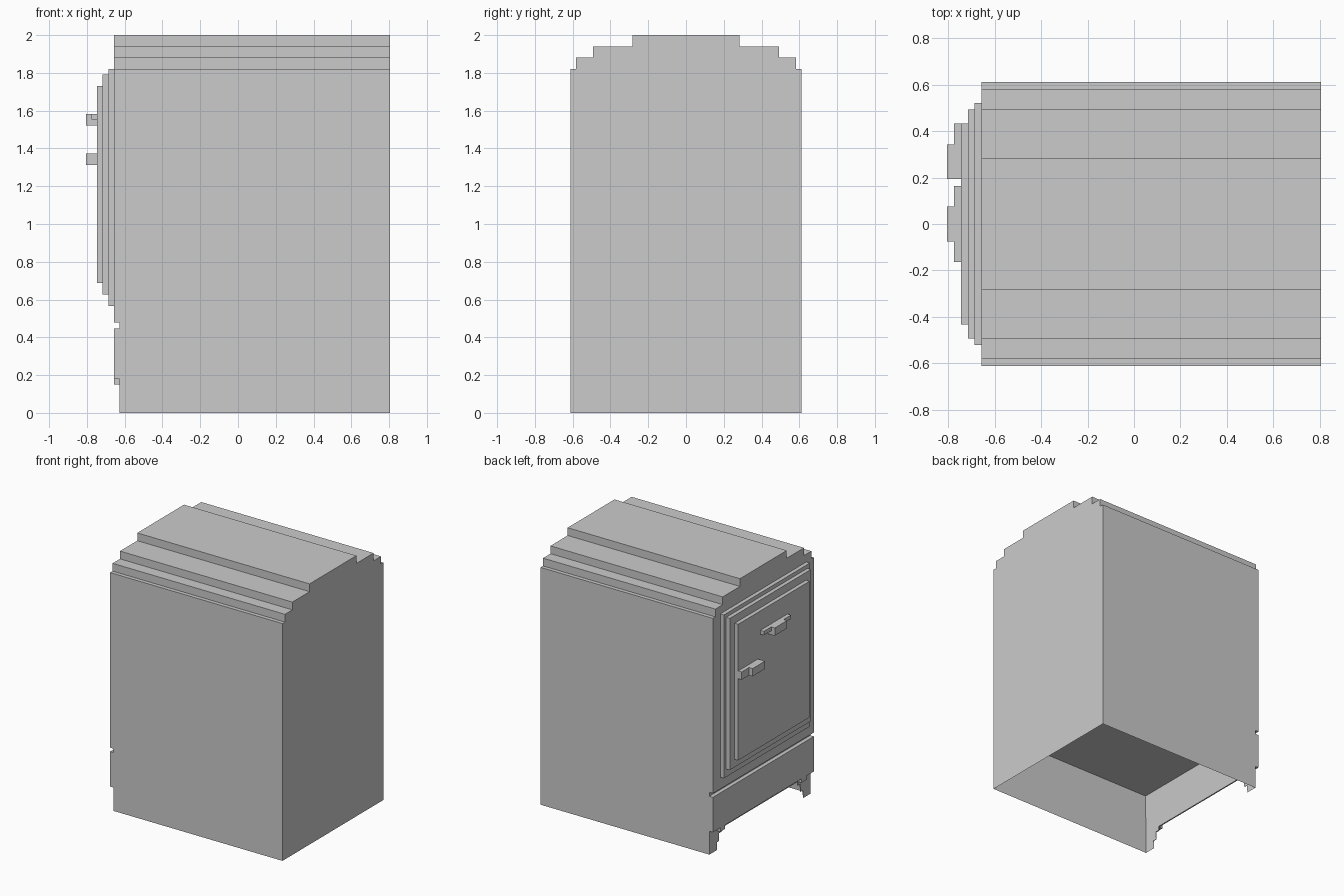
import bpy, bmesh

if "Cube" in bpy.data.objects:
    bpy.data.objects.remove(bpy.data.objects["Cube"])

U = 2 / 67  # one voxel step; all sizes below are in steps


def finish(bm, name):
    bmesh.ops.recalc_face_normals(bm, faces=bm.faces)
    mesh = bpy.data.meshes.new(name)
    bm.to_mesh(mesh)
    bm.free()
    ob = bpy.data.objects.new(name, mesh)
    bpy.context.collection.objects.link(ob)
    return ob


def prism(x0, x1, outline):
    """Extrude a (y, z) outline along x."""
    bm = bmesh.new()
    face = bm.faces.new([bm.verts.new((x0 * U, y * U, z * U)) for y, z in outline])
    ext = bmesh.ops.extrude_face_region(bm, geom=[face])["geom"]
    verts = [v for v in ext if isinstance(v, bmesh.types.BMVert)]
    bmesh.ops.translate(bm, verts=verts, vec=((x1 - x0) * U, 0, 0))
    bmesh.ops.recalc_face_normals(bm, faces=bm.faces)
    return bm


def mirrored(half):
    """Close a +y half outline symmetrically."""
    return half + [(-y, z) for y, z in reversed(half)]


def rect(y0, y1, z0, z1):
    return [(y0, z0), (y1, z0), (y1, z1), (y0, z1)]


# Stepped roof line shared by carcass and front frame
ROOF = [(20.5, 61), (19.5, 61), (19.5, 63), (16.5, 63),
        (16.5, 65), (9.5, 65), (9.5, 67)]

# Carcass with an open hollow underneath
bm = prism(-21, 27, mirrored([(20.5, 0)] + ROOF))
bottom = [f for f in bm.faces if f.calc_center_median().z < 1e-5]
bmesh.ops.inset_region(bm, faces=bottom, thickness=U, use_even_offset=True)
bmesh.ops.translate(bm, verts=bottom[0].verts[:], vec=(0, 0, 15 * U))
carcass = finish(bm, "carcass")

# Stepped opening between the front feet
arch = finish(prism(-23, -19.5, mirrored(
    [(17.5, -1), (17.5, 2), (16.5, 2), (16.5, 4), (15.5, 4), (15.5, 5)])), "arch_cutter")
arch.hide_render = True
arch.display_type = 'WIRE'
cut = carcass.modifiers.new("arch", 'BOOLEAN')
cut.operation = 'DIFFERENCE'
cut.object = arch
cut.solver = 'EXACT'

# Front frame above the groove and apron below it
finish(prism(-22, -21, mirrored([(20.5, 16)] + ROOF)), "front_frame")
finish(prism(-22, -21, mirrored(
    [(15.5, 6), (15.5, 5), (17.5, 5), (17.5, 6), (20.5, 6), (20.5, 15)])), "front_apron")

# Door built of three shrinking layers
for i, (w, z0, z1) in enumerate([(17.5, 19, 61), (16.5, 21, 60), (14.5, 23, 58)]):
    finish(prism(-23 - i, -22 - i, rect(-w, w, z0, z1)), f"door_layer_{i + 1}")

# Centre handle: crossbar with a raised grip
finish(prism(-26, -25, rect(-5.5, 5.5, 52, 53)), "handle_bar")
finish(prism(-27, -25, rect(-2.5, 2.5, 51, 53)), "handle_grip")

# Side latch
finish(prism(-26, -25, rect(11.5, 14.5, 44, 46)), "latch_plate")
finish(prism(-27, -25, rect(6.5, 11.5, 44, 46)), "latch_grip")
